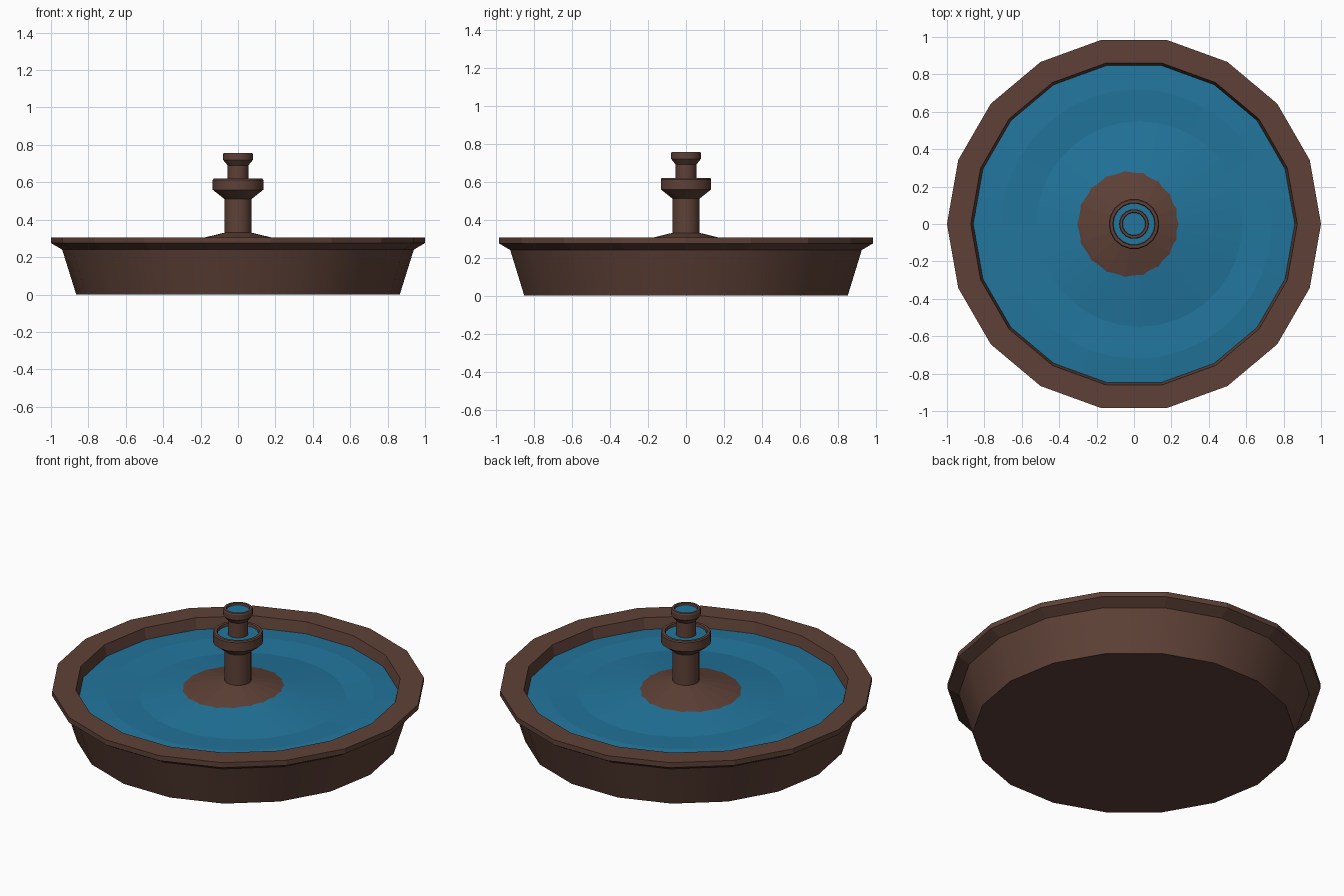
import bpy, bmesh, math

if "Cube" in bpy.data.objects:
    bpy.data.objects.remove(bpy.data.objects["Cube"])


def material(name, rgb):
    m = bpy.data.materials.new(name)
    m.diffuse_color = (*rgb, 1)
    m.use_nodes = True
    m.node_tree.nodes["Principled BSDF"].inputs["Base Color"].default_value = m.diffuse_color
    return m


STONE = material("brown stone", (0.112, 0.053, 0.038))
WATER = material("blue water", (0.016, 0.178, 0.335))


def lathe(name, profile, mat, sides=18, smooth=(), shift=None):
    """Revolve (radius, z) points; radius 0 makes a pole. shift = x offset per ring."""
    bm = bmesh.new()
    rings = []
    for i, (r, z) in enumerate(profile):
        dx = shift[i] if shift else 0
        if r == 0:
            rings.append([bm.verts.new((dx, 0, z))] * sides)
        else:
            rings.append([bm.verts.new((dx + r * math.cos(2 * math.pi * k / sides),
                                        r * math.sin(2 * math.pi * k / sides), z))
                          for k in range(sides)])
    for i in range(len(rings) - 1):
        a, b = rings[i], rings[i + 1]
        for k in range(sides):
            n = (k + 1) % sides
            loop = list(dict.fromkeys((a[k], a[n], b[n], b[k])))
            f = bm.faces.new(loop)
            f.smooth = smooth == "all" or i in smooth
    me = bpy.data.meshes.new(name)
    bm.to_mesh(me)
    bm.free()
    me.materials.append(mat)
    ob = bpy.data.objects.new(name, me)
    bpy.context.collection.objects.link(ob)
    if smooth:
        bpy.ops.object.select_all(action='DESELECT')
        ob.select_set(True)
        bpy.context.view_layer.objects.active = ob
        if smooth == "all":
            bpy.ops.object.shade_smooth_by_angle(angle=math.radians(25))
        else:  # keep the smooth wall separate from its flat neighbours
            for e in me.edges:
                v1, v2 = (me.vertices[v].co for v in e.vertices)
                if abs(v1.z - v2.z) < 1e-4:
                    e.use_edge_sharp = True
    return ob


# Main basin: smooth outer wall, flat faceted rim, floor inside
lathe("basin", [(0, 0), (0.865, 0), (0.94, 0.24), (1.0, 0.275), (1.0, 0.305),
                (0.873, 0.305), (0.858, 0.235), (0.84, 0.17), (0, 0.17)],
      STONE, smooth=(1,))

# Pool water: gently rippled, ripples slightly off centre
lathe("pool_water", [(0.864, 0.24), (0.72, 0.252), (0.55, 0.243), (0.2, 0.292), (0, 0.297)],
      WATER, sides=36, shift=[0, 0.015, 0.03, 0.03, 0.03]).data.flip_normals()
for f in bpy.data.objects["pool_water"].data.polygons:
    f.use_smooth = False

# Sloped mound under the column
lathe("column_mound", [(0.45, 0.225), (0.28, 0.281), (0.17, 0.307), (0.07, 0.331), (0, 0.331)],
      STONE)

# Lower column and bowl
lathe("lower_bowl", [(0, 0.30), (0.072, 0.30), (0.072, 0.51), (0.135, 0.56), (0.135, 0.612),
                     (0.130, 0.619), (0.114, 0.619), (0.108, 0.59), (0, 0.59)],
      STONE, smooth="all")
lathe("lower_bowl_water", [(0, 0.604), (0.111, 0.604)], WATER)

# Upper column and bowl
lathe("upper_bowl", [(0, 0.59), (0.055, 0.59), (0.055, 0.69), (0.08, 0.72), (0.08, 0.75),
                     (0.076, 0.757), (0.063, 0.757), (0.058, 0.73), (0, 0.73)],
      STONE, smooth="all")
lathe("upper_bowl_water", [(0, 0.745), (0.061, 0.745)], WATER)

# Consistent outward normals; water sheets face up
for ob in bpy.data.objects:
    bm = bmesh.new()
    bm.from_mesh(ob.data)
    if "water" in ob.name:
        for f in bm.faces:
            f.normal_update()
            if f.normal.z < 0:
                f.normal_flip()
    else:
        bmesh.ops.recalc_face_normals(bm, faces=bm.faces)
    bm.to_mesh(ob.data)
    bm.free()
